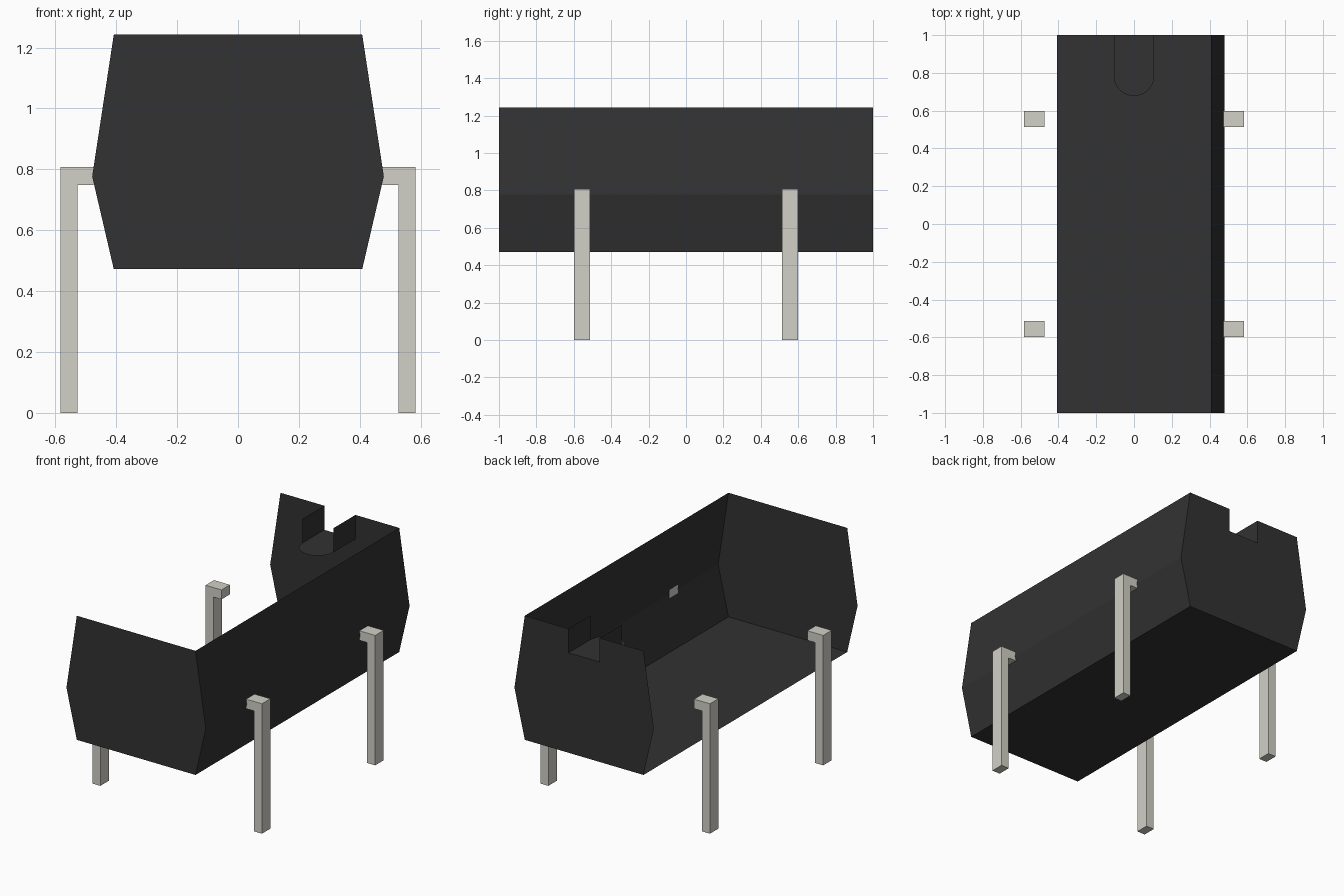
import bpy, bmesh, math

if "Cube" in bpy.data.objects:
    bpy.data.objects.remove(bpy.data.objects["Cube"], do_unlink=True)


def make_material(name, rgb):
    m = bpy.data.materials.new(name)
    m.use_nodes = True
    m.diffuse_color = (*rgb, 1)
    m.node_tree.nodes["Principled BSDF"].inputs["Base Color"].default_value = (*rgb, 1)
    return m


BLACK = make_material("black plastic", (0.032, 0.032, 0.032))
METAL = make_material("warm grey metal", (0.64, 0.635, 0.57))


def make_object(name, faces, material):
    """Build a flat-shaded object from a list of polygons."""
    bm = bmesh.new()
    for pts in faces:
        bm.faces.new([bm.verts.new(p) for p in pts])
    bmesh.ops.remove_doubles(bm, verts=bm.verts, dist=0.0001)
    mesh = bpy.data.meshes.new(name)
    bm.to_mesh(mesh)
    bm.free()
    mesh.materials.append(material)
    obj = bpy.data.objects.new(name, mesh)
    bpy.context.collection.objects.link(obj)
    return obj


# Body dimensions
X, XM = 0.408, 0.479                  # half width at top and bottom, and at the crease
Z0, ZM, Z1 = 0.472, 0.777, 1.243      # bottom, crease, top
R, YC, ZN = 0.107, 0.785, 1.093       # notch radius, centre and floor height

# End plates: hexagons, the rear one with the notch cut into its top edge
lower = [(-XM, ZM), (-X, Z0), (X, Z0), (XM, ZM), (X, Z1)]
notch = [(R, Z1), (R, ZN), (-R, ZN), (-R, Z1)]
front = [(x, -1, z) for x, z in lower + [(-X, Z1)]]
back = [(x, 1, z) for x, z in lower + notch + [(-X, Z1)]][::-1]
make_object("front_end", [front], BLACK)
make_object("back_end", [back], BLACK)

# Floor and the two sloping panels of the closed side; top and other side are open
side = [(-X, Z0), (X, Z0), (XM, ZM), (X, Z1)]
panels = [[(a[0], -1, a[1]), (a[0], 1, a[1]), (b[0], 1, b[1]), (b[0], -1, b[1])]
          for a, b in zip(side, side[1:])]
make_object("floor_and_side", [p[::-1] for p in panels], BLACK)

# Notch: flat walls and a round-ended floor
arc = [(R * math.cos(t), YC - R * math.sin(t), ZN)
       for t in (math.pi * i / 20 for i in range(21))]
notch_floor = [(R, 1, ZN), (-R, 1, ZN)] + arc[::-1]
walls = [[(x, YC, ZN), (x, 1, ZN), (x, 1, Z1), (x, YC, Z1)] for x in (-R, R)]
walls[1].reverse()
make_object("notch", [notch_floor] + walls, BLACK)

# Four bent pins, each an extruded L profile
profile = [(0.474, 0.748), (0.528, 0.748), (0.528, 0), (0.583, 0),
           (0.583, 0.807), (0.474, 0.807)]
HALF = 0.0415
for sx, side_name in ((1, "left"), (-1, "right")):
    for yc, end_name in ((-0.556, "front"), (0.556, "back")):
        a = [(sx * x, yc - HALF, z) for x, z in profile]
        b = [(sx * x, yc + HALF, z) for x, z in profile]
        n = len(a)
        faces = [a, b[::-1]] + [[a[i], b[i], b[(i + 1) % n], a[(i + 1) % n]]
                                for i in range(n)]
        pin = make_object(f"{end_name}_{side_name}_pin", faces, METAL)
        bm = bmesh.new()
        bm.from_mesh(pin.data)
        bmesh.ops.recalc_face_normals(bm, faces=bm.faces)
        bm.to_mesh(pin.data)
        bm.free()
